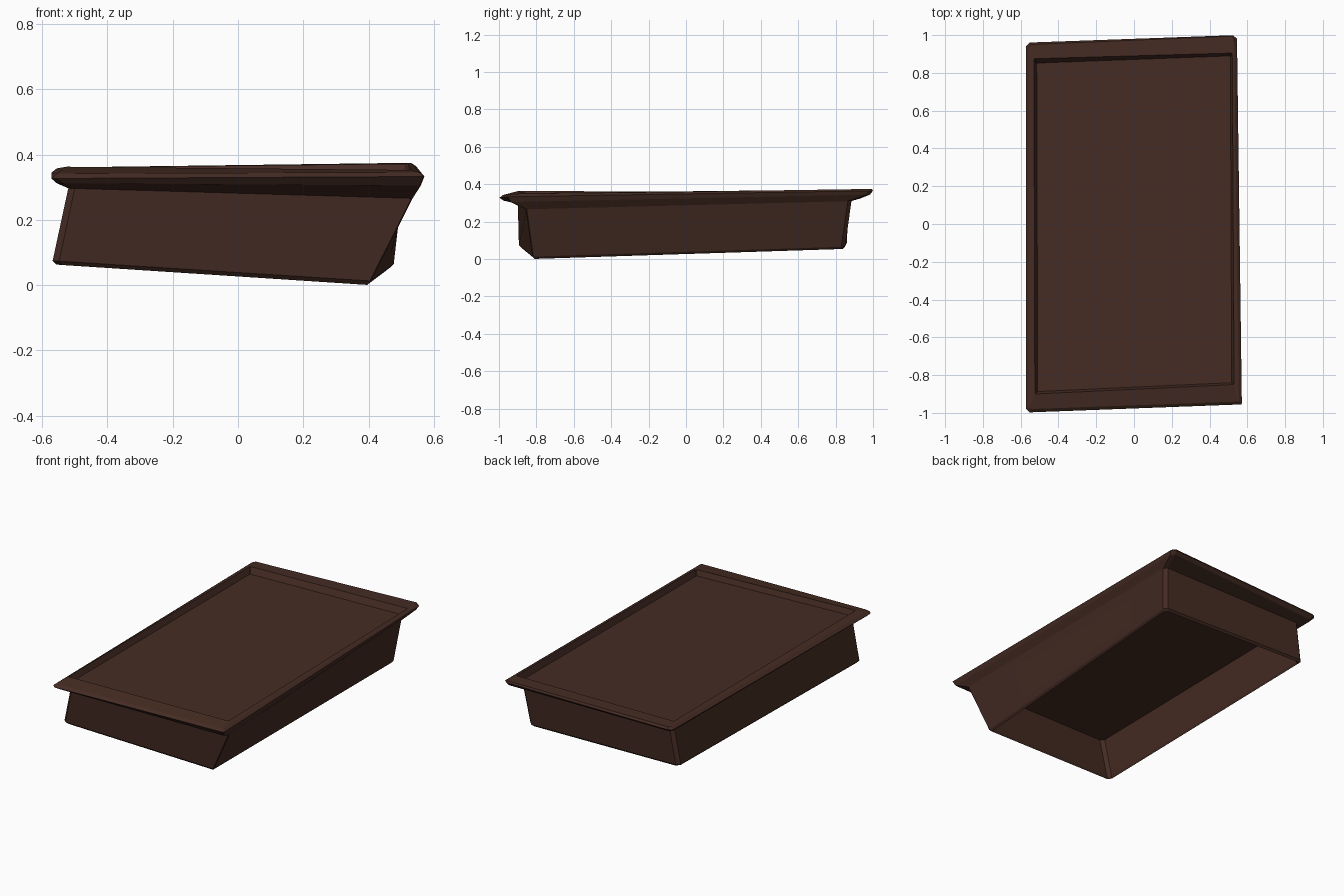
import bpy, bmesh
from mathutils import Vector

if "Cube" in bpy.data.objects:
    bpy.data.objects.remove(bpy.data.objects["Cube"])

mat = bpy.data.materials.new("dark_brown")
mat.diffuse_color = (0.06, 0.025, 0.017, 1)
mat.use_nodes = True
mat.node_tree.nodes["Principled BSDF"].inputs["Base Color"].default_value = mat.diffuse_color


def ring(corners, chamfer=0.02, front_right=0.004):
    """Chamfer a four-corner loop (front-left, front-right, back-right, back-left)."""
    pts = [Vector(c) for c in corners]
    out = []
    for i, p in enumerate(pts):
        c = front_right if i == 1 else chamfer
        for q in (pts[i - 1], pts[(i + 1) % 4]):
            out.append(p + (q - p).normalized() * c)
    return out


def inset(corners, d, dz):
    signs = ((1, 1), (-1, 1), (-1, -1), (1, -1))
    return [(x + sx * d, y + sy * d, z + dz)
            for (x, y, z), (sx, sy) in zip(corners, signs)]


def loft(name, rings, cap=False):
    bm = bmesh.new()
    loops = [[bm.verts.new(p) for p in r] for r in rings]
    for a, b in zip(loops, loops[1:]):
        n = len(a)
        for i in range(n):
            j = (i + 1) % n
            bm.faces.new((a[i], a[j], b[j], b[i]))
    if cap:
        bm.faces.new(loops[0][::-1])
        bm.faces.new(loops[-1])
    bm.normal_update()
    me = bpy.data.meshes.new(name)
    bm.to_mesh(me)
    bm.free()
    me.materials.append(mat)
    ob = bpy.data.objects.new(name, me)
    bpy.context.collection.objects.link(ob)
    return ob


# Key outlines of the hand-made, slightly skewed tray
wall_top = [(-.52, -.90, .297), (.535, -.855, .266), (.505, .885, .31), (-.515, .87, .315)]
wall_low = [(-.568, -.895, .075), (.408, -.82, .013), (.478, .85, .066), (-.553, .86, .088)]
rim_under = [(-.555, -.975, .312), (.56, -.94, .305), (.535, .985, .345), (-.555, .935, .325)]
rim_edge = [(-.572, -.998, .327), (.571, -.955, .333), (.545, 1.0, .365), (-.572, .96, .345)]
rim_top = [(-.555, -.98, .342), (.555, -.94, .346), (.53, .995, .375), (-.555, .95, .358)]
rim_inner = [(-.525, -.90, .363), (.53, -.85, .353), (.52, .905, .372), (-.53, .875, .361)]
panel_edge = [(-.51, -.887, .330), (.517, -.840, .320), (.51, .89, .332), (-.515, .852, .327)]

# Open-bottomed side walls with a bevelled lower lip
loft("side_walls", [ring(wall_top), ring(wall_low),
                    ring(inset(wall_low, .012, -.012)),
                    ring(inset(wall_low, .018, 0)),
                    ring(inset(wall_top, .018, .005))][::-1])

# Overhanging rim
loft("rim", [ring(wall_top), ring(rim_under), ring(rim_edge),
             ring(rim_top, .012), ring(rim_inner, .004), ring(panel_edge, .004)])

# Sunken top panel
loft("top_panel", [ring(inset(wall_top, .018, .005)), ring(panel_edge, .004)], cap=True)
